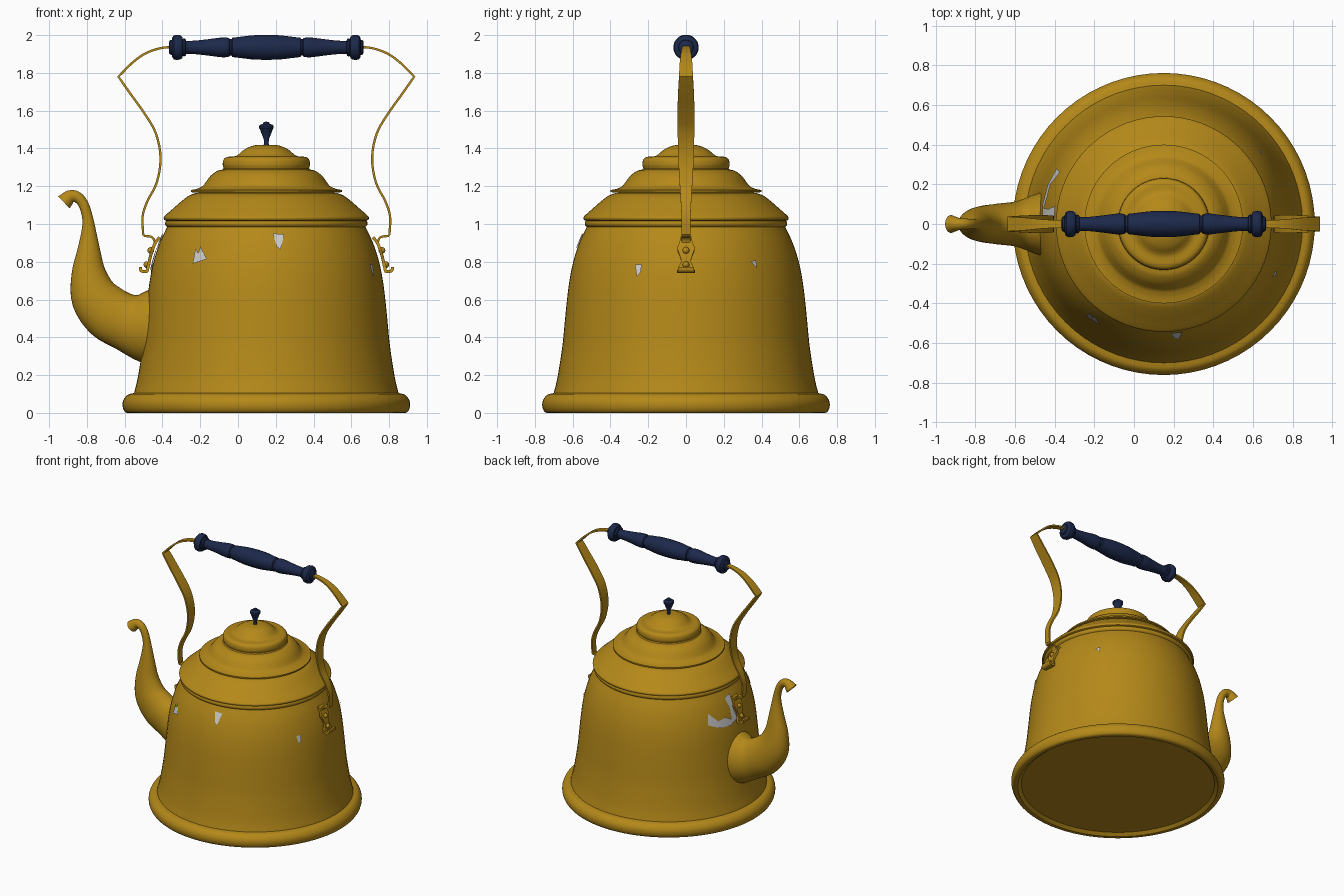
import bpy, bmesh, math
from mathutils import Vector

if "Cube" in bpy.data.objects:
    bpy.data.objects.remove(bpy.data.objects["Cube"])

CX = 0.15  # axis of the kettle


def material(name, rgb):
    m = bpy.data.materials.new(name)
    m.diffuse_color = (*rgb, 1)
    m.use_nodes = True
    m.node_tree.nodes["Principled BSDF"].inputs["Base Color"].default_value = m.diffuse_color
    return m


GOLD = material("yellow_enamel", (0.46, 0.25, 0.01))
NAVY = material("navy_paint", (0.012, 0.022, 0.07))


def smooth(pts, n=4):
    """Catmull-Rom curve through points of any dimension."""
    p = [Vector(q) for q in pts]
    p = [2 * p[0] - p[1]] + p + [2 * p[-1] - p[-2]]
    out = []
    for a, b, c, d in zip(p, p[1:], p[2:], p[3:]):
        for i in range(n):
            t = i / n
            out.append(0.5 * (2 * b + (c - a) * t + (2 * a - 5 * b + 4 * c - d) * t * t
                              + (3 * b - a - 3 * c + d) * t ** 3))
    return out + [p[-2]]


def finish(bm, name, mat, angle=35):
    me = bpy.data.meshes.new(name)
    bm.to_mesh(me)
    bm.free()
    ob = bpy.data.objects.new(name, me)
    bpy.context.collection.objects.link(ob)
    if mat:
        me.materials.append(mat)
    bpy.ops.object.select_all(action='DESELECT')
    ob.select_set(True)
    bpy.context.view_layer.objects.active = ob
    bpy.ops.object.shade_smooth_by_angle(angle=math.radians(angle))
    return ob


def loft(name, rings, mat, caps=True):
    """Skin a list of equal closed rings."""
    bm = bmesh.new()
    vs = [[bm.verts.new(p) for p in r] for r in rings]
    n = len(vs[0])
    for a, b in zip(vs, vs[1:]):
        for i in range(n):
            j = (i + 1) % n
            bm.faces.new((a[i], a[j], b[j], b[i]))
    if caps:
        bm.faces.new(vs[0])
        bm.faces.new(vs[-1])
    bmesh.ops.remove_doubles(bm, verts=bm.verts, dist=1e-5)
    bmesh.ops.recalc_face_normals(bm, faces=bm.faces)
    return finish(bm, name, mat)


def lathe(name, profile, mat, n=72):
    """Turn (radius, height) points round the kettle axis."""
    ang = [2 * math.pi * i / n for i in range(n)]
    rings = [[(CX + r * math.cos(a), r * math.sin(a), z) for a in ang] for r, z in profile]
    return loft(name, rings, mat, caps=False)


# Body: recessed bottom, rolled foot, bell wall, rim and shoulder
wall = smooth([(.70, .105), (.68, .19), (.655, .35), (.642, .48), (.63, .6), (.617, .7),
               (.597, .8), (.565, .9), (.525, .985)])
body = [(0, .02), (.69, .02)]
body += smooth([(.715, 0), (.745, .003), (.76, .03), (.758, .065), (.735, .095), (.70, .105)])
body += wall[1:]
body += smooth([(.525, .985), (.535, .995), (.535, 1.01), (.53, 1.017)], 2)[1:]
body += smooth([(.541, 1.022), (.543, 1.035), (.53, 1.05), (.49, 1.085), (.45, 1.12),
                (.41, 1.15), (.37, 1.165)])
body += [(.30, 1.168), (0, 1.168)]
lathe("body", body, GOLD)

# Stepped lid
lid = [(0, 1.166), (.385, 1.166), (.40, 1.17), (.40, 1.18)]
lid += smooth([(.37, 1.185), (.338, 1.2), (.318, 1.225), (.295, 1.255), (.262, 1.28),
               (.232, 1.288)])
lid += smooth([(.226, 1.295), (.231, 1.315), (.226, 1.342), (.207, 1.355), (.17, 1.358),
               (.148, 1.368), (.115, 1.395), (.065, 1.416), (0, 1.42)])
lathe("lid", lid, GOLD)

# Lid knob
lathe("lid_knob", [(0, 1.41), (.016, 1.41), (.012, 1.43), (.014, 1.45), (.028, 1.485),
                   (.033, 1.50), (.038, 1.507), (.038, 1.52), (.03, 1.527), (.018, 1.53),
                   (.014, 1.54), (0, 1.542)], NAVY, 20)

# Spout: x, z, in-plane radius, sideways radius
spout = smooth([(-.40, .455, .21, .18), (-.50, .46, .19, .15), (-.59, .48, .152, .115),
                (-.685, .53, .145, .103), (-.76, .62, .127, .09), (-.79, .74, .092, .07),
                (-.79, .865, .06, .05), (-.792, 1.0, .032, .03), (-.812, 1.09, .027, .026),
                (-.845, 1.138, .029, .027), (-.885, 1.146, .034, .031),
                (-.922, 1.115, .044, .045)])
rings = []
for i, (x, z, r, w) in enumerate(spout):
    a, b = spout[max(i - 1, 0)], spout[min(i + 1, len(spout) - 1)]
    t = Vector((b[0] - a[0], b[1] - a[1])).normalized()
    rings.append([(x - t.y * r * math.cos(k), w * math.sin(k), z + t.x * r * math.cos(k))
                  for k in [2 * math.pi * j / 28 for j in range(28)]])
# inner wall of the mouth
for depth, scale in ((1, .87), (4, .8), (8, .8)):
    ring = rings[len(spout) - depth]
    c = sum((Vector(p) for p in ring), Vector()) / 28
    rings.append([c + (Vector(p) - c) * scale for p in ring])
loft("spout", rings, GOLD)


def strap(name, pts, side, thick=.006):
    """Flat band along (offset from axis, z, half width)."""
    rings = []
    for i, (x, z, w) in enumerate(pts):
        a, b = pts[max(i - 1, 0)], pts[min(i + 1, len(pts) - 1)]
        t = Vector((b[0] - a[0], b[1] - a[1])).normalized() * thick
        rings.append([(CX + side * (x - s * t.y), y, z + s * t.x)
                      for s, y in ((1, -w), (1, w), (-1, w), (-1, -w))])
    return loft(name, rings, GOLD)


# Bail arms with a sharp elbow, ending in a small hook
arm = smooth([(.49, 1.937, .018), (.56, 1.931, .02), (.64, 1.903, .026), (.71, 1.853, .033),
              (.783, 1.78, .037)])
arm += smooth([(.783, 1.78, .037), (.72, 1.69, .042), (.645, 1.585, .045), (.585, 1.48, .044),
               (.56, 1.35, .041), (.58, 1.22, .034), (.63, 1.12, .028), (.655, 1.04, .024),
               (.652, .945, .023)])[1:]
arm += smooth([(.645, .937, .023), (.605, .93, .023), (.59, .90, .022), (.6, .87, .02)])
# Riveted brackets shaped like a waisted plate with a curled foot
plate = smooth([(.565, .93, .03), (.588, .90, .034), (.6, .87, .046), (.612, .835, .034),
                (.62, .80, .026), (.627, .77, .04), (.632, .75, .046), (.65, .748, .046),
                (.665, .755, .044), (.667, .772, .04)])
for side, label in ((1, "right"), (-1, "left")):
    strap("handle_arm_" + label, arm, side)
    strap("handle_bracket_" + label, plate, side, .008)
    for k, (x, z) in enumerate(((.612, .86), (.632, .785))):
        bm = bmesh.new()
        bmesh.ops.create_uvsphere(bm, u_segments=16, v_segments=8, radius=.018)
        bmesh.ops.translate(bm, verts=bm.verts, vec=(CX + side * x, 0, z))
        finish(bm, f"rivet_{label}_{k + 1}", GOLD)

# Turned wooden grip, mirrored half profile of (distance, radius)
half = smooth([(0, .066), (.07, .064), (.13, .057), (.18, .051)], 3)
half += [(.184, .044), (.192, .043), (.197, .049)]
half += smooth([(.21, .052), (.24, .052), (.31, .043), (.375, .036), (.425, .034)], 3)
half += [(.427, .045), (.437, .048), (.443, .045), (.445, .056), (.455, .064), (.475, .067),
         (.49, .063), (.498, .052), (.50, .04), (.51, .038), (.515, .03)]
turned = [(-t, r) for t, r in reversed(half[1:])] + list(half)
loft("handle_grip", [[(CX + t, r * math.cos(a), 1.935 + r * math.sin(a))
                      for a in [2 * math.pi * j / 32 for j in range(32)]]
                     for t, r in turned], NAVY)


def wall_radius(z):
    for (r0, z0), (r1, z1) in zip(wall, wall[1:]):
        if z0 <= z <= z1:
            return r0 + (r1 - r0) * (z - z0) / (z1 - z0)
    return wall[-1][0]


def chip(name, normal, pts):
    """Bare patch seen along normal, as (sideways, z) points laid on the wall."""
    n = Vector(normal)
    t = Vector((1, 0, 0)) if n.y else Vector((0, 1, 0))
    bm = bmesh.new()
    vs = []
    for u, z in pts:
        r = wall_radius(z) + .009
        vs.append(bm.verts.new(Vector((CX, 0, z)) + t * u + n * math.sqrt(r * r - u * u)))
    f = bm.faces.new(vs)
    if f.normal.dot(n) < 0 or (f.normal_update() or f.normal.dot(n) < 0):
        f.normal_flip()
    bmesh.ops.triangulate(bm, faces=bm.faces)
    finish(bm, name, None)


# Chipped enamel patches
chip("chip_front_left", (0, -1, 0), [(-.39, .79), (-.375, .87), (-.36, .845), (-.35, .88),
                                     (-.315, .815)])
chip("chip_front", (0, -1, 0), [(.035, .95), (.095, .945), (.075, .865), (.055, .88)])
chip("chip_right_front", (1, 0, 0), [(-.27, .785), (-.235, .785), (-.24, .745), (-.26, .72)])
chip("chip_right_back", (1, 0, 0), [(.345, .80), (.37, .81), (.375, .765)])
chip("chip_left_upper", (-1, 0, 0), [(.03, .95), (.09, .94), (.075, .86), (.08, .78),
                                     (.02, .77), (.04, .84)])
chip("chip_left_lower", (-1, 0, 0), [(.02, .77), (.08, .78), (.13, .81), (.2, .80), (.26, .87),
                                     (.28, .79), (.2, .75), (.1, .74)])
